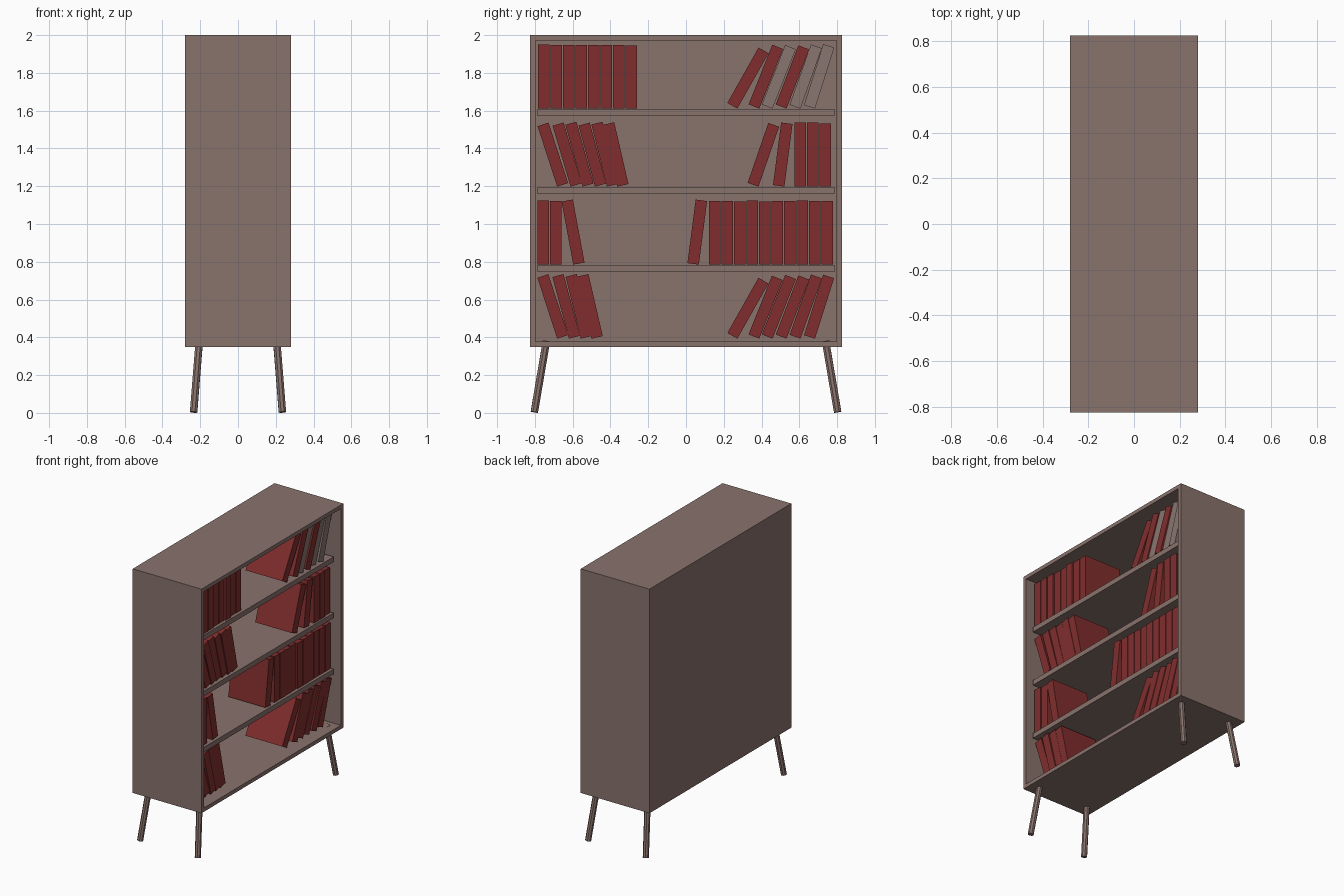
import bpy, bmesh, random
from math import radians
from mathutils import Vector, Matrix

if "Cube" in bpy.data.objects:
    bpy.data.objects.remove(bpy.data.objects["Cube"])

random.seed(4)


def material(name, rgb):
    m = bpy.data.materials.new(name)
    m.diffuse_color = (*rgb, 1)
    m.use_nodes = True
    m.node_tree.nodes["Principled BSDF"].inputs["Base Color"].default_value = m.diffuse_color
    return m


WOOD = material("wood", (0.25, 0.17, 0.15))
RED = material("red_cover", (0.22, 0.027, 0.027))
PALE = material("pale_cover", (0.25, 0.18, 0.16))


def finish(bm, name, mat):
    mesh = bpy.data.meshes.new(name)
    bmesh.ops.recalc_face_normals(bm, faces=bm.faces[:])
    bm.to_mesh(mesh)
    bm.free()
    ob = bpy.data.objects.new(name, mesh)
    bpy.context.collection.objects.link(ob)
    mesh.materials.append(mat)
    return ob


def box_bm(lo, hi):
    lo, hi = Vector(lo), Vector(hi)
    bm = bmesh.new()
    mat = Matrix.Translation((lo + hi) / 2) @ Matrix.Diagonal((*(hi - lo), 1))
    bmesh.ops.create_cube(bm, size=1, matrix=mat)
    return bm


# Case: one box hollowed from its open +x side
bm = box_bm((-0.28, -0.825, 0.35), (0.28, 0.825, 2.0))
bm.faces.ensure_lookup_table()
bm.normal_update()
opening = max(bm.faces, key=lambda f: f.calc_center_median().x)
bmesh.ops.inset_region(bm, faces=[opening], thickness=0.04)
new = bmesh.ops.extrude_face_region(bm, geom=[opening])["geom"]
if opening.is_valid:
    bmesh.ops.delete(bm, geom=[opening], context='FACES_ONLY')
bmesh.ops.translate(bm, vec=(-0.52, 0, 0),
                    verts=[v for v in new if isinstance(v, bmesh.types.BMVert)])
finish(bm, "case", WOOD)

# Shelves, set back slightly from the case front
SHELF_TOPS = [0.392, 0.784, 1.197, 1.61]
for i, z in enumerate(SHELF_TOPS[1:]):
    finish(box_bm((-0.24, -0.785, z - 0.037), (0.23, 0.785, z)), f"shelf_{i + 1}", WOOD)

# Splayed legs
for sx in (-1, 1):
    for sy in (-1, 1):
        top = Vector((sx * 0.205, sy * 0.739, 0.38))
        foot = Vector((sx * 0.235, sy * 0.803, 0.004))
        axis = top - foot
        bm = bmesh.new()
        bmesh.ops.create_cone(
            bm, cap_ends=True, segments=8, radius1=0.021, radius2=0.021, depth=axis.length,
            matrix=Matrix.Translation((top + foot) / 2) @ axis.to_track_quat('Z', 'Y').to_matrix().to_4x4())
        finish(bm, f"{'front' if sy < 0 else 'rear'}_leg_{'right' if sx > 0 else 'left'}", WOOD)


# Books: y is the lowest corner, lean is the tilt towards +y in degrees
def book(y, z, lean=0, mat=RED):
    w, h = 0.061, random.uniform(0.334, 0.34)
    y0 = -w if lean > 0 else 0
    x = 0.212 + random.uniform(-0.006, 0.006)
    ob = finish(box_bm((x - 0.3, y0, 0), (x, y0 + w, h)), "book", mat)
    ob.location = (0, y, z + 0.001)
    ob.rotation_euler.x = -radians(lean)


def upright_row(start, count, z):
    for i in range(count):
        book(start + i * 0.0662, z)


s1, s2, s3, s4 = SHELF_TOPS
# right-hand leaning groups on the bottom and top shelves
leaning = [(0.272, 29.4), (0.388, 21.7), (0.458, 21.5), (0.532, 21), (0.606, 19.5), (0.683, 17.5)]
for i, (y, a) in enumerate(leaning):
    book(y, s1, a)
    book(y, s4, a, PALE if i in (2, 4, 5) else RED)

# bottom shelf, left
for y, a in [(-0.682, -18), (-0.62, -15), (-0.557, -13.8), (-0.5, -13)]:
    book(y, s1, a)

# second shelf
upright_row(-0.785, 2, s2)
book(-0.597, s2, -10.5)
book(0.068, s2, 7.4)
upright_row(0.122, 10, s2)

# third shelf
for y, a in [(-0.682, -18), (-0.611, -16.5), (-0.548, -15.5),
             (-0.482, -15), (-0.419, -14), (-0.364, -13)]:
    book(y, s3, a)
book(0.384, s3, 19)
book(0.521, s3, 7.4)
upright_row(0.575, 3, s3)

# top shelf, left
upright_row(-0.784, 8, s4)
